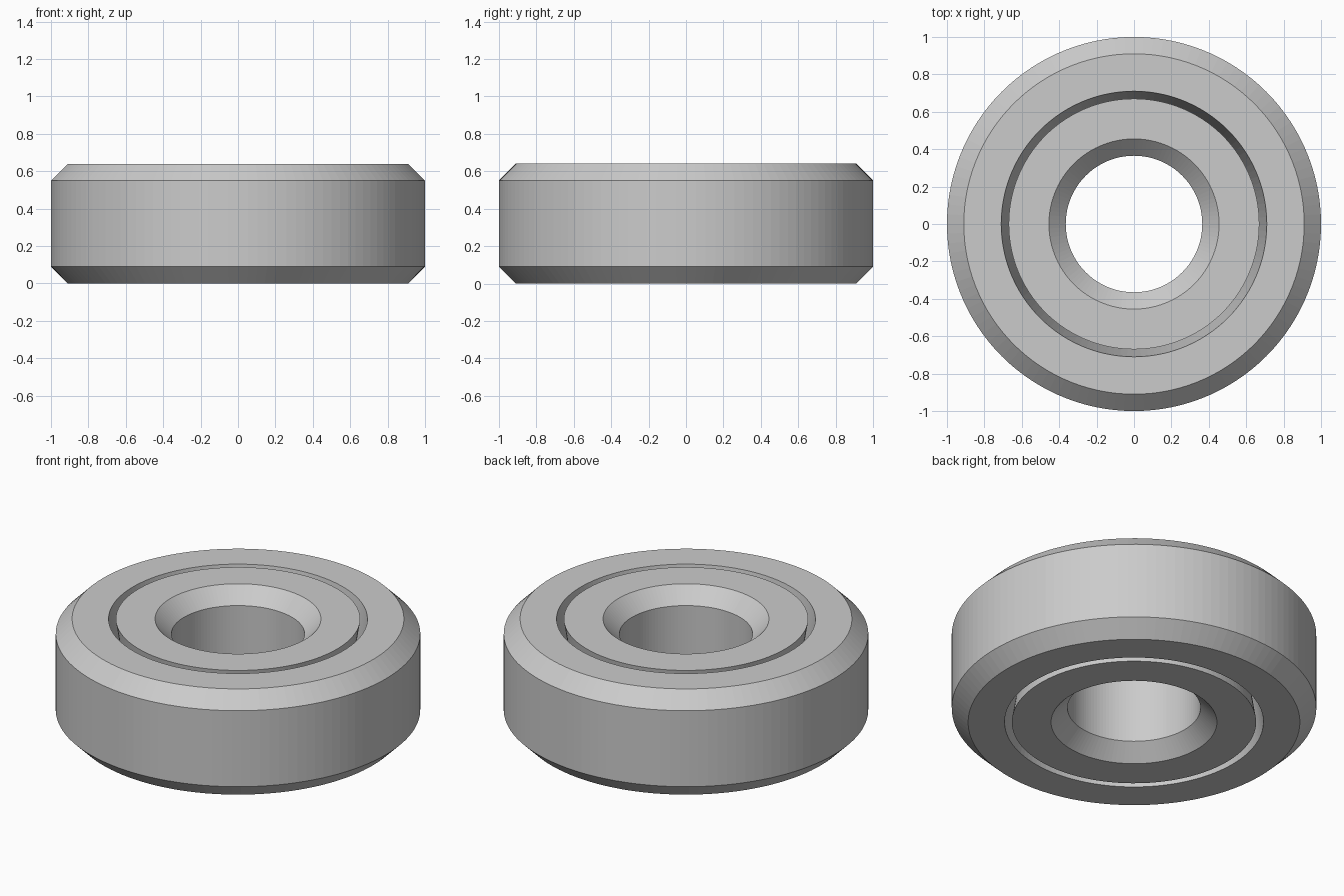
import bpy
import bmesh
from math import cos, sin, tau

cube = bpy.data.objects.get("Cube")
if cube:
    bpy.data.objects.remove(cube)

SEGMENTS = 120
HEIGHT = 0.64
MID = HEIGHT / 2
CHAMFER = 0.09
BORE = 0.365

# Plain grey metal
metal = bpy.data.materials.new("grey_metal")
metal.use_nodes = True
grey = (0.6, 0.6, 0.6, 1)
metal.diffuse_color = grey
metal.node_tree.nodes["Principled BSDF"].inputs["Base Color"].default_value = grey


def lathe(name, profile):
    """Spin a closed (radius, height) profile around z into a solid ring."""
    bm = bmesh.new()
    loops = []
    for i in range(SEGMENTS):
        a = tau * i / SEGMENTS
        loops.append([bm.verts.new((r * cos(a), r * sin(a), z)) for r, z in profile])
    n = len(profile)
    for i in range(SEGMENTS):
        here, there = loops[i], loops[(i + 1) % SEGMENTS]
        for j in range(n):
            k = (j + 1) % n
            bm.faces.new((here[j], there[j], there[k], here[k]))
    bmesh.ops.recalc_face_normals(bm, faces=bm.faces)
    mesh = bpy.data.meshes.new(name)
    bm.to_mesh(mesh)
    bm.free()
    mesh.materials.append(metal)
    obj = bpy.data.objects.new(name, mesh)
    bpy.context.collection.objects.link(obj)
    return obj


def mirrored(lower):
    """Close a lower half profile with its reflection about mid height."""
    return lower + [(r, HEIGHT - z) for r, z in reversed(lower) if z != MID]


# Outer ring: chamfered rim, inner wall swelling to a ridge at mid height
lathe("outer_ring", mirrored([(0.66, MID), (0.71, 0), (1 - CHAMFER, 0), (1, CHAMFER)]))

# Inner ring: matching shallow groove outside, chamfered bore inside
lathe("inner_ring", mirrored([(0.62, MID), (0.67, 0), (BORE + CHAMFER, 0), (BORE, CHAMFER)]))
